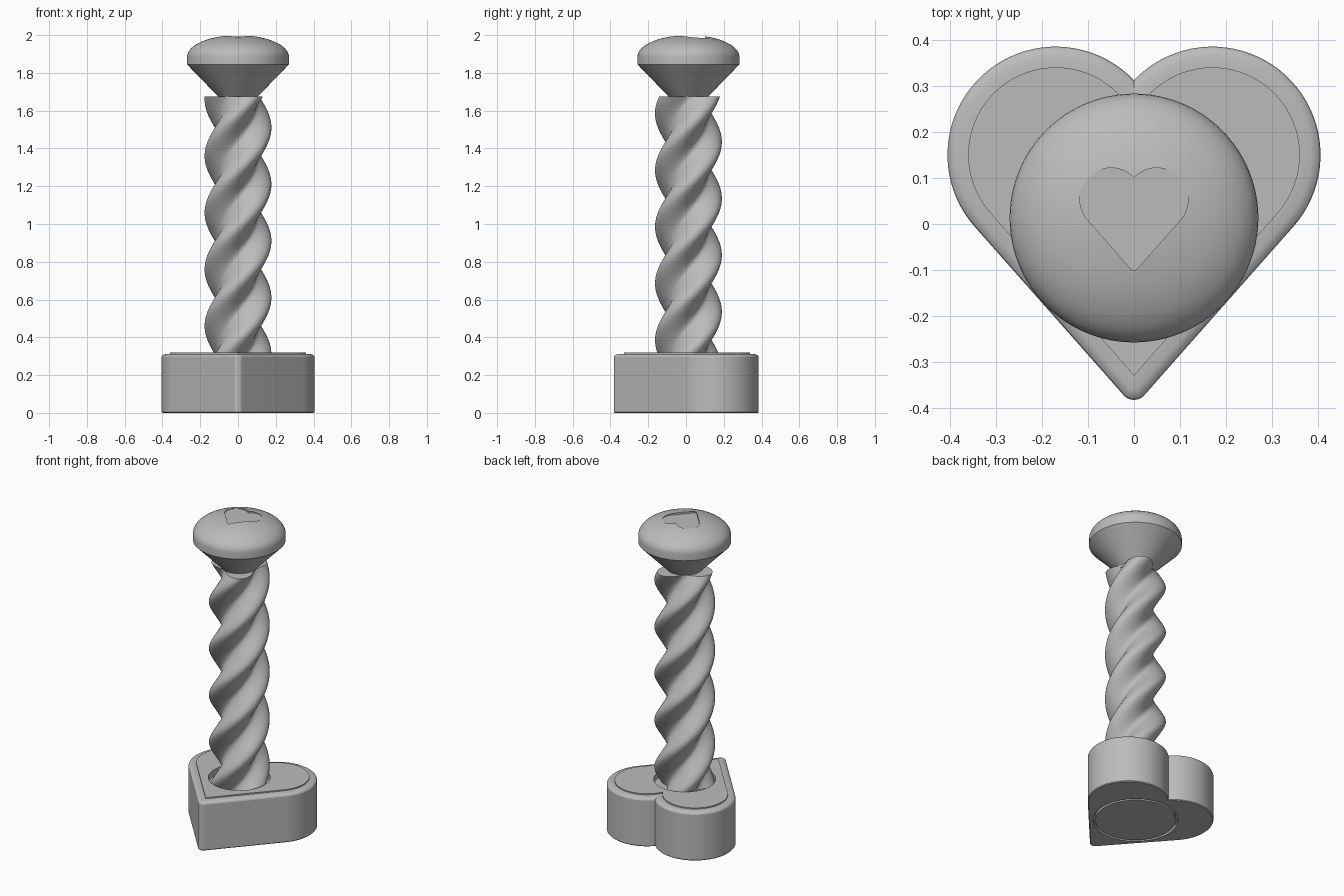
import bpy, bmesh
from math import sin, cos, pi, asin, atan2, sqrt, radians, tau

cube = bpy.data.objects.get("Cube")
if cube:
    bpy.data.objects.remove(cube, do_unlink=True)

AXIS_Y = 0.013

grey = bpy.data.materials.new("plain_grey")
grey.use_nodes = True
colour = (0.5, 0.5, 0.5, 1)
grey.diffuse_color = colour
grey.node_tree.nodes["Principled BSDF"].inputs["Base Color"].default_value = colour


def loft(name, rings):
    """Skin a stack of equal rings and cap both ends."""
    bm = bmesh.new()
    loops = [[bm.verts.new(p) for p in ring] for ring in rings]
    n = len(loops[0])
    for low, high in zip(loops, loops[1:]):
        for i in range(n):
            j = (i + 1) % n
            bm.faces.new((low[i], low[j], high[j], high[i]))
    bm.faces.new(loops[0][::-1])
    bm.faces.new(loops[-1])
    bmesh.ops.recalc_face_normals(bm, faces=bm.faces[:])
    mesh = bpy.data.meshes.new(name)
    bm.to_mesh(mesh)
    bm.free()
    mesh.materials.append(grey)
    obj = bpy.data.objects.new(name, mesh)
    bpy.context.collection.objects.link(obj)
    return obj


def lathe(name, profile, steps=96):
    return loft(name, [[(r * cos(tau * i / steps), AXIS_Y + r * sin(tau * i / steps), z)
                        for i in range(steps)] for r, z in profile])


def cut(obj, cutter):
    mod = obj.modifiers.new("cut", 'BOOLEAN')
    mod.operation = 'DIFFERENCE'
    mod.solver = 'EXACT'
    mod.object = cutter
    bpy.context.view_layer.objects.active = obj
    bpy.ops.object.modifier_apply(modifier=mod.name)
    bpy.data.objects.remove(cutter, do_unlink=True)


def smooth(obj, angle):
    bpy.ops.object.select_all(action='DESELECT')
    obj.select_set(True)
    bpy.context.view_layer.objects.active = obj
    bpy.ops.object.shade_smooth_by_angle(angle=radians(angle))


def heart(inset, z, scale=1.0, shift=0.0):
    """Heart outline: two round lobes running tangentially into a rounded tip."""
    cx, cy, radius, tip = 0.17, 0.15, 0.235, 0.397
    lean = atan2(cx, cy + tip) + asin(radius / sqrt(cx**2 + (cy + tip)**2))
    r = radius - inset
    half = []
    start = pi - asin(sqrt(r * r - cx * cx) / r)
    for i in range(41):
        a = start + (-lean - start) * i / 40
        half.append((cx + r * cos(a), cy + r * sin(a)))
    tip_r = max(0.03 - inset, 0.0005)
    tip_y = -tip + (inset + tip_r) / sin(lean)
    for i in range(7):
        a = -lean + (lean - pi / 2) * i / 6
        half.append((tip_r * cos(a), tip_y + tip_r * sin(a)))
    outline = half + [(-x, y) for x, y in half[-2:0:-1]]
    return [(x * scale, y * scale + shift, z) for x, y in outline]


# Heart-shaped foot with stepped shoulder and raised top panel
shoulder = [(0.005, 0), (0, 0.005), (0, 0.295), (0.003, 0.302), (0.008, 0.306),
            (0.014, 0.309), (0.02, 0.311), (0.045, 0.312), (0.045, 0.319)]
base = loft("heart_base", [heart(i, z) for i, z in shoulder])
cut(base, lathe("socket_cutter", [(0.18, 0.28), (0.18, 0.4)]))
cut(base, lathe("underside_cutter", [(0.247, -0.05), (0.247, 0.02)]))
smooth(base, 20)

# Round plug set in the underside, leaving a thin groove
plug = lathe("underside_plug", [(0.233, 0), (0.233, 0.03)])
smooth(plug, 30)

# Three-lobed twisted shaft, one turn every 0.9 units
bottom, top, layers, sides = 0.27, 1.675, 140, 96
rings = []
for k in range(layers + 1):
    z = bottom + (top - bottom) * k / layers
    twist = tau * (z - 1.51) / 0.9
    ring = []
    for i in range(sides):
        a = tau * i / sides
        r = 0.14 + 0.037 * cos(3 * a)
        ring.append((r * cos(a + twist), AXIS_Y + r * sin(a + twist), z))
    rings.append(ring)
shaft = loft("twisted_shaft", rings)
smooth(shaft, 40)

# Domed head on a cone, with a heart recess in its crown
profile = [(0.105, 1.66), (0.105, 1.675), (0.27, 1.845), (0.27, 1.885)]
for i in range(1, 15):
    a = pi / 2 * i / 14
    profile.append((max(0.27 * cos(a), 0.004), 1.885 + 0.115 * sin(a)))
head = lathe("domed_head", profile)
cut(head, loft("heart_cutter", [heart(0, z, 0.29, 0.01) for z in (1.983, 2.1)]))
smooth(head, 30)
